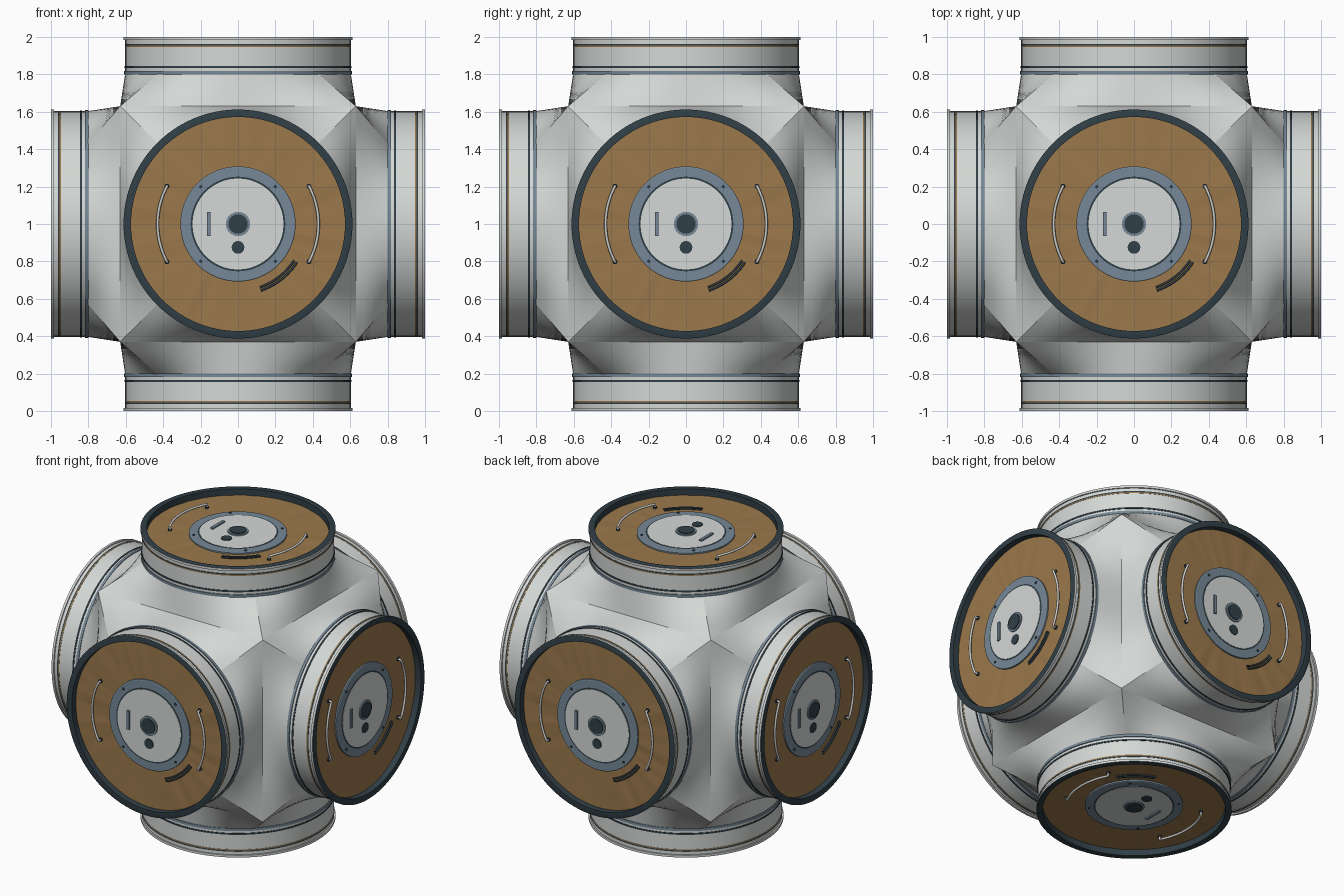
import bpy, bmesh, math, random
from mathutils import Vector, Matrix

if "Cube" in bpy.data.objects:
    bpy.data.objects.remove(bpy.data.objects["Cube"])

random.seed(4)
SEG = 96


def material(name, rgb):
    m = bpy.data.materials.new(name)
    m.diffuse_color = (*rgb, 1)
    m.use_nodes = True
    m.node_tree.nodes["Principled BSDF"].inputs["Base Color"].default_value = m.diffuse_color
    return m


HULL = material("hull_light_grey", (0.66, 0.69, 0.67))
FABRIC = material("blanket_brown", (0.33, 0.19, 0.072))
DARK = material("dark_slate", (0.030, 0.050, 0.062))
STEEL = material("steel_blue", (0.18, 0.25, 0.31))
RAIL = material("rail_pale_grey", (0.62, 0.62, 0.61))


def finish(bm, name, mats, angle=30):
    """Turn a bmesh into a mesh, smooth except at sharp edges."""
    bmesh.ops.remove_doubles(bm, verts=bm.verts, dist=1e-5)
    for f in bm.faces:
        f.smooth = True
    for e in bm.edges:
        e.smooth = len(e.link_faces) == 2 and e.calc_face_angle(0) < math.radians(angle)
    me = bpy.data.meshes.new(name)
    bm.to_mesh(me)
    bm.free()
    for m in mats:
        me.materials.append(m)
    return me


def grid(bm, rows, mat_rule=lambda i: 0):
    """Skin closed rings of points, outer/lower ring first."""
    vs = [[bm.verts.new(p) for p in row] for row in rows]
    for i in range(len(vs) - 1):
        n = len(vs[i])
        for j in range(n):
            k = (j + 1) % n
            f = bm.faces.new((vs[i][j], vs[i][k], vs[i + 1][k], vs[i + 1][j]))
            f.material_index = mat_rule(i)
    return vs


def ring(r, z, n=SEG, cx=0, cy=0):
    return [(cx + r * math.cos(2 * math.pi * j / n), cy + r * math.sin(2 * math.pi * j / n), z)
            for j in range(n)]


def lathe(name, profile, mats, rule=lambda i: 0, cap=False):
    bm = bmesh.new()
    vs = grid(bm, [ring(r, z) for r, z in profile], rule)
    if cap:
        bm.faces.new(vs[-1]).material_index = rule(len(profile) - 1)
    return finish(bm, name, mats)


def discs(name, centres, r, z0, z1, mat, n=16):
    bm = bmesh.new()
    for cx, cy in centres:
        vs = grid(bm, [ring(r, z0, n, cx, cy), ring(r, z1, n, cx, cy)])
        bm.faces.new(vs[-1])
    return finish(bm, name, [mat])


def arc_bar(bm, radius, a0, a1, z, thick, foot=None, steps=20):
    """Round bar along an arc, optionally with feet standing down to z = foot."""
    pts = [(math.radians(a0 + (a1 - a0) * i / steps), z) for i in range(steps + 1)]
    if foot is not None:
        pts = [(pts[0][0], foot)] + pts + [(pts[-1][0], foot)]
    path = [Vector((radius * math.cos(a), radius * math.sin(a), h)) for a, h in pts]
    rows = []
    for i, p in enumerate(path):
        t = (path[min(i + 1, len(path) - 1)] - path[max(i - 1, 0)]).normalized()
        u = Vector((math.cos(pts[i][0]), math.sin(pts[i][0]), 0))
        w = t.cross(u)
        rows.append([p + thick * (math.cos(b) * u + math.sin(b) * w)
                     for b in (math.pi * k / 4 for k in range(8))])
    vs = grid(bm, rows)
    bm.faces.new(vs[0][::-1])
    bm.faces.new(vs[-1])


def transition():
    """Square-to-circle skin between the cube edges and the port collar."""
    bm = bmesh.new()
    rows = []
    for s in (0, 0.25, 0.5, 0.75, 1):
        row = []
        for j in range(SEG):
            a = 2 * math.pi * j / SEG
            c, d = math.cos(a), math.sin(a)
            q = 0.63 / max(abs(c), abs(d))
            r = q + (0.603 - q) * s
            row.append((r * c, r * d, 0.63 + 0.175 * s))
        rows.append(row)
    grid(bm, rows)
    return finish(bm, "hull_transition", [HULL], 12)


def blanket():
    """Brown fabric annulus with soft random radial wrinkles."""
    bm = bmesh.new()
    rows = []
    wave = [random.uniform(-0.004, 0.004) for _ in range(SEG)]
    for i, r in enumerate((0.585, 0.53, 0.46, 0.39, 0.30)):
        wave = [0.75 * w + random.uniform(-0.0015, 0.0015) for w in wave]
        k = 0.3 if i in (0, 4) else 1
        rows.append([(x, y, 0.957 + k * w) for (x, y, _), w in zip(ring(r, 0), wave)])
    grid(bm, rows)
    return finish(bm, "blanket", [FABRIC], 60)


# Port collar: tube with coloured bands, end lip and dark front rim
collar_profile = [(0.603, 0.80), (0.609, 0.80), (0.609, 0.818), (0.603, 0.818), (0.603, 0.834),
                  (0.606, 0.834), (0.606, 0.845), (0.603, 0.845), (0.603, 0.947), (0.605, 0.947),
                  (0.605, 0.954), (0.605, 0.962), (0.603, 0.962), (0.603, 0.983), (0.612, 0.983),
                  (0.612, 0.999), (0.610, 1.0), (0.572, 1.0), (0.572, 0.95)]
collar_colours = [3, 3, 3, 0, 2, 2, 2, 0, 0, 1, 2, 0, 0, 0, 0, 2, 2, 2]
bm = bmesh.new()
arc_bar(bm, 0.43, -28, 28, 0.982, 0.008, 0.95)
arc_bar(bm, 0.43, 152, 208, 0.982, 0.008, 0.95)
rails = finish(bm, "rails", [RAIL], 50)
bm = bmesh.new()
arc_bar(bm, 0.358, -71, -33, 0.963, 0.006)
arc_bar(bm, 0.376, -71, -33, 0.963, 0.006)
slot = finish(bm, "slot", [DARK], 50)

bm = bmesh.new()
bmesh.ops.create_cube(bm, size=1, matrix=Matrix.Translation((-0.156, 0, 0.975))
                      @ Matrix.Diagonal((0.02, 0.13, 0.014, 1)))
handle = finish(bm, "hatch_bar", [STEEL])

diag = [(0.282 * math.cos(a), 0.282 * math.sin(a))
        for a in (math.pi / 4 + k * math.pi / 2 for k in range(4))]
feet = [(0.43 * s * math.cos(a), 0.43 * math.sin(a))
        for s in (-1, 1) for a in (math.radians(-28), math.radians(28))]

parts = {
    "hull_transition": transition(),
    "collar": lathe("collar", collar_profile, [HULL, FABRIC, DARK, STEEL],
                    lambda i: collar_colours[i]),
    "blanket": blanket(),
    "hatch_frame": lathe("hatch_frame", [(0.308, 0.945), (0.308, 0.967), (0.303, 0.970),
                                         (0.253, 0.970), (0.242, 0.970)], [STEEL, DARK],
                         lambda i: 1 if i == 3 else 0),
    "hatch": lathe("hatch", [(0.243, 0.96), (0.243, 0.972)], [HULL], cap=True),
    "hub": lathe("hub", [(0.065, 0.965), (0.065, 0.980), (0.052, 0.980), (0.052, 0.986)],
                 [STEEL, DARK], lambda i: 1 if i >= 2 else 0, True),
    "round_latch": discs("round_latch", [(0, -0.125)], 0.034, 0.97, 0.977, DARK, 24),
    "frame_bolts": discs("frame_bolts", diag, 0.009, 0.968, 0.974, DARK, 12),
    "rail_feet": discs("rail_feet", feet, 0.013, 0.95, 0.966, DARK, 12),
    "hatch_bar": handle,
    "rails": rails,
    "slot": slot,
}

# Six identical ports: outward direction and local up
sides = {
    "front": ((0, -1, 0), (0, 0, 1)), "back": ((0, 1, 0), (0, 0, 1)),
    "right": ((1, 0, 0), (0, 0, 1)), "left": ((-1, 0, 0), (0, 0, 1)),
    "top": ((0, 0, 1), (0, 1, 0)), "bottom": ((0, 0, -1), (0, -1, 0)),
}
for side, (n, up) in sides.items():
    n, up = Vector(n), Vector(up)
    rot = Matrix((up.cross(n), up, n)).transposed().to_4x4()
    for part, mesh in parts.items():
        ob = bpy.data.objects.new(f"{side}_{part}", mesh)
        ob.matrix_world = Matrix.Translation((0, 0, 1)) @ rot
        bpy.context.collection.objects.link(ob)
